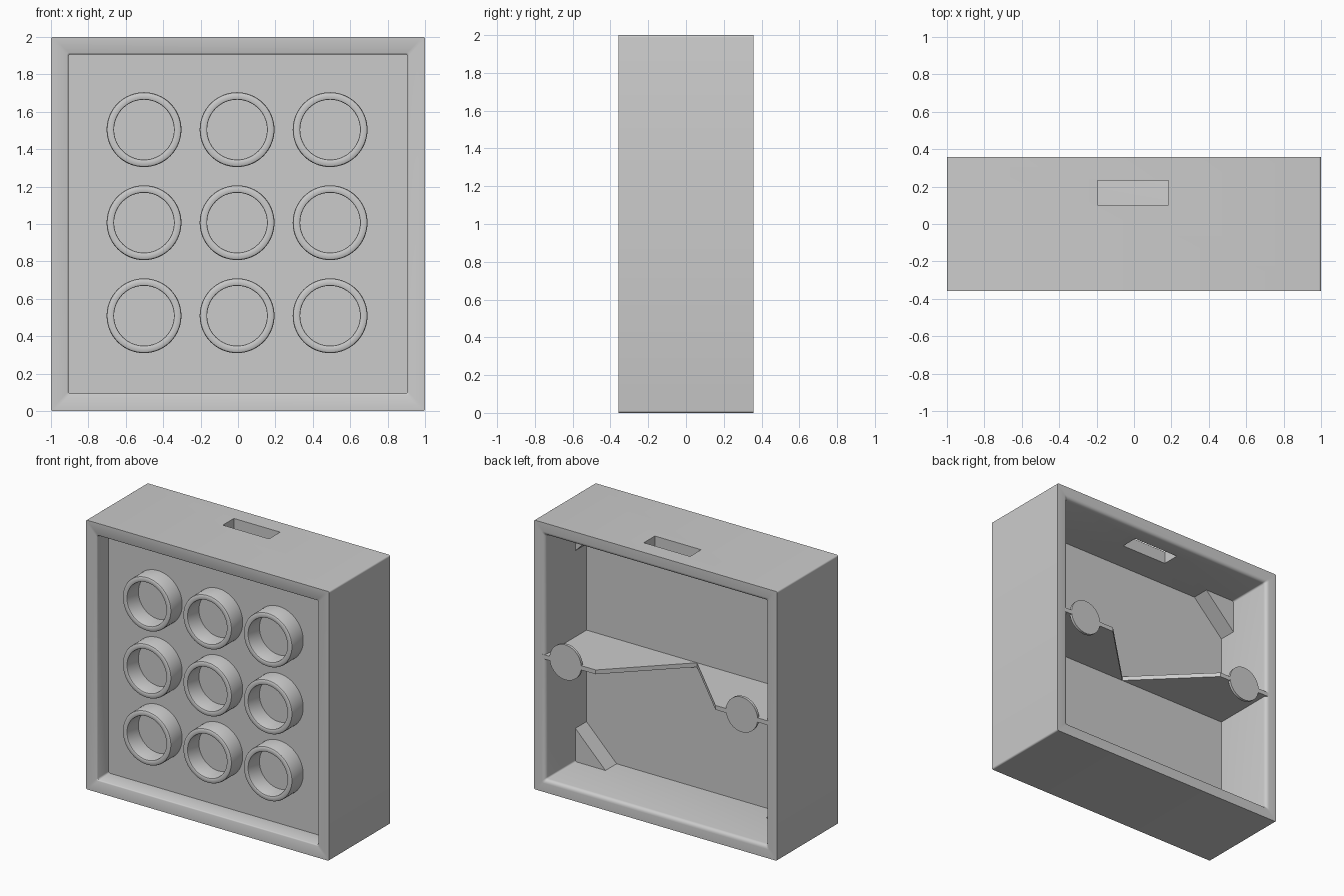
import bpy, bmesh
from math import sin, cos, tau, radians
from mathutils import Vector

cube = bpy.data.objects.get("Cube")
if cube:
    bpy.data.objects.remove(cube, do_unlink=True)

grey = bpy.data.materials.new("plain grey")
grey.use_nodes = True
grey.diffuse_color = (0.6, 0.6, 0.6, 1)
grey.node_tree.nodes["Principled BSDF"].inputs["Base Color"].default_value = grey.diffuse_color


def finish(name, bm, smooth=False):
    bmesh.ops.recalc_face_normals(bm, faces=bm.faces)
    mesh = bpy.data.meshes.new(name)
    bm.to_mesh(mesh)
    bm.free()
    mesh.materials.append(grey)
    obj = bpy.data.objects.new(name, mesh)
    bpy.context.collection.objects.link(obj)
    bpy.ops.object.select_all(action='DESELECT')
    obj.select_set(True)
    bpy.context.view_layer.objects.active = obj
    if smooth:
        bpy.ops.object.shade_smooth_by_angle(angle=radians(35))
    return obj


def circle(r, sides=64):
    return [(r * cos(tau * i / sides), r * sin(tau * i / sides)) for i in range(sides)]


def rounded_square(r, corner=0.012, steps=4):
    points = []
    for q, (sx, sz) in enumerate(((1, 1), (-1, 1), (-1, -1), (1, -1))):
        for i in range(steps + 1):
            a = tau / 4 * (q + i / steps)
            points.append((sx * (r - corner) + corner * cos(a),
                           sz * (r - corner) + corner * sin(a)))
    return points


def sweep(name, profile, section, centre, closed=False):
    """Join copies of a section, sized and placed along y by a (radius, y) profile."""
    bm = bmesh.new()
    loops = [[bm.verts.new((centre[0] + x, y, centre[1] + z)) for x, z in section(r)]
             for r, y in profile]
    pairs = list(zip(loops, loops[1:]))
    if closed:
        pairs.append((loops[-1], loops[0]))
    else:
        bm.faces.new(loops[0])
        bm.faces.new(loops[-1])
    for a, b in pairs:
        for i in range(len(a)):
            j = (i + 1) % len(a)
            bm.faces.new((a[i], a[j], b[j], b[i]))
    return finish(name, bm, True)


def prism(name, points, direction):
    bm = bmesh.new()
    face = bm.faces.new([bm.verts.new(p) for p in points])
    new = bmesh.ops.extrude_face_region(bm, geom=[face])["geom"]
    bmesh.ops.translate(bm, vec=Vector(direction),
                        verts=[v for v in new if isinstance(v, bmesh.types.BMVert)])
    return finish(name, bm)


D = 0.358                     # half depth of the case
FRONT, BACK = -0.223, -0.128  # faces of the dividing panel
IN = 0.907                    # half width of the pockets
FILLET = 0.028                # rounding of the back opening

# Square case with a pocket on each side of the panel; the back opening is rounded
back_rim = [(IN + FILLET * (1 - sin(a)), D - FILLET * (1 - cos(a)))
            for a in (tau / 4 * i / 4 for i in range(5))]
case = sweep("case", [(IN, FRONT), (IN, 0.008 - D), (IN + 0.003, 0.003 - D), (IN + 0.008, -D),
                      (1, -D), (1, D)] + back_rim + [(IN, BACK)],
             rounded_square, (0, 1))

# Slot through the top wall
cutter = prism("slot_cutter", [(sx * 0.19 - 0.006, 0.167 + sy * 0.065, 1.8)
                               for sx, sy in ((-1, -1), (1, -1), (1, 1), (-1, 1))], (0, 0, 0.4))
cutter.hide_render = True
bpy.context.view_layer.objects.active = case
cut = case.modifiers.new("slot", 'BOOLEAN')
cut.operation, cut.solver, cut.object = 'DIFFERENCE', 'EXACT', cutter
bpy.ops.object.modifier_apply(modifier=cut.name)
bpy.data.objects.remove(cutter, do_unlink=True)

# Three by three grid of rings on the front panel
lip = 0.002 - D
ring_profile = [(0.2, FRONT + 0.01), (0.2, lip + 0.012), (0.197, lip + 0.004), (0.19, lip),
                (0.166, lip), (0.162, lip + 0.002), (0.16, lip + 0.006), (0.16, FRONT + 0.01)]
for row in range(3):
    for col in range(3):
        sweep(f"ring_{row + 1}_{col + 1}", ring_profile, circle,
              (0.4975 * (col - 1) - 0.005, 0.4975 * (row - 1) + 1.007), closed=True)

for side, s in (("left", 1), ("right", -1)):
    # Half of the shelf, leaving a V-shaped notch in the middle
    end = IN + FILLET
    prism(f"shelf_{side}", [(s * x, y, 0.988) for x, y in
                            ((end, BACK - 0.01), (end, D - 0.001), (0.492, D - 0.001),
                             (0, BACK), (0, BACK - 0.01))], (0, 0, 0.032))
    # Round tab on the shelf edge
    sweep(f"tab_{side}", [(0.13, D - 0.02), (0.13, D)], circle, (s * 0.725 + 0.016, 1.01))
    # Corner braces
    for level, t in (("upper", 1), ("lower", -1)):
        prism(f"brace_{level}_{side}", [(s * x, BACK - 0.02, 1 + t * z) for x, z in
                                        ((0.95, 0.95), (0.95, 0.617), (0.617, 0.95))],
              (0, 0.023 - BACK, 0))
